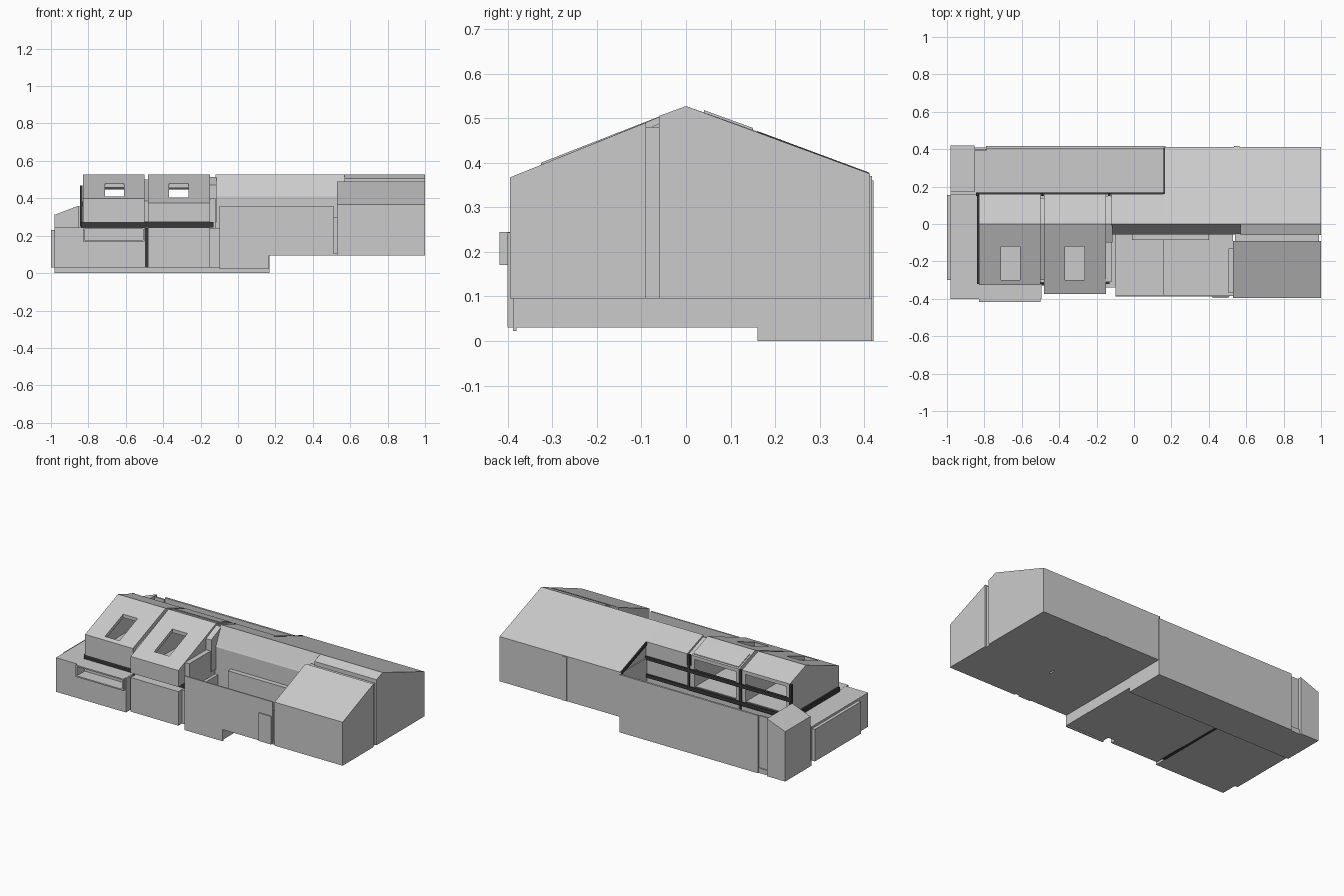
import bpy, bmesh

if "Cube" in bpy.data.objects:
    bpy.data.objects.remove(bpy.data.objects["Cube"], do_unlink=True)


def material(name, rgb):
    m = bpy.data.materials.new(name)
    m.use_nodes = True
    m.diffuse_color = (*rgb, 1)
    m.node_tree.nodes["Principled BSDF"].inputs["Base Color"].default_value = (*rgb, 1)
    return m


plaster = material("pale grey plaster", (0.6, 0.6, 0.6))
frame = material("dark frame", (0.04, 0.04, 0.04))


def prism(name, profile, x0, x1, mat=plaster, axis="x"):
    """Extrude a (y, z) outline along x, or an (x, z) outline along y."""
    bm = bmesh.new()

    def place(a, p):
        return (a, *p) if axis == "x" else (p[0], a, p[1])
    ends = [[bm.verts.new(place(a, p)) for p in profile] for a in (x0, x1)]
    n = len(profile)
    for ring in ends:
        bm.faces.new(ring)
    for i in range(n):
        j = (i + 1) % n
        bm.faces.new((ends[0][i], ends[0][j], ends[1][j], ends[1][i]))
    bmesh.ops.recalc_face_normals(bm, faces=bm.faces)
    mesh = bpy.data.meshes.new(name)
    bm.to_mesh(mesh)
    bm.free()
    mesh.materials.append(mat)
    ob = bpy.data.objects.new(name, mesh)
    bpy.context.collection.objects.link(ob)
    return ob


def box(name, x, y, z, mat=plaster):
    return prism(name, [(y[0], z[0]), (y[1], z[0]), (y[1], z[1]), (y[0], z[1])], *x, mat)


def cut(ob, *cutters):
    """Subtract the cutters, bake the result and drop them."""
    for c in cutters:
        mod = ob.modifiers.new("cut", "BOOLEAN")
        mod.operation, mod.solver, mod.object = "DIFFERENCE", "EXACT", c
    dg = bpy.context.evaluated_depsgraph_get()
    mesh = bpy.data.meshes.new_from_object(ob.evaluated_get(dg))
    ob.modifiers.clear()
    ob.data = mesh
    for c in cutters:
        bpy.data.objects.remove(c, do_unlink=True)


RIDGE, BASE, LOW = 0.527, 0.095, 0.03

# Main gabled hall: full-depth part, then the narrower part over the sunken yard
back_slope = [(0.413, 0.375), (0, RIDGE)]
prism("hall_east", [(-0.06, BASE), (0.413, BASE)] + back_slope + [(-0.06, 0.505)], 0.57, 1)
steep = [(0, RIDGE), (-0.05, 0.42), (-0.055, 0.41)]
prism("hall_middle", [(-0.055, BASE), (0.413, BASE), (0.413, 0.375)] + steep, 0.165, 0.57)
prism("hall_west", [(-0.055, LOW), (0.16, LOW), (0.16, 0.47)] + steep, -0.12, 0.165)
box("yard_door_bay", (-0.01, 0.4), (-0.085, -0.05), (BASE, 0.3))
box("hall_downpipe", (0.535, 0.565), (0.41, 0.417), (BASE, 0.37))

# East wing with a single pitch, and the recessed joint behind it
prism("east_wing", [(-0.395, BASE), (-0.09, BASE), (-0.09, 0.49), (-0.395, 0.367)], 0.53, 1)
box("wing_joint", (0.54, 0.99), (-0.095, -0.05), (BASE, 0.48))
box("wing_side_joint", (0.505, 0.535), (-0.37, -0.13), (BASE, 0.3))

# Walled front yard, open above
box("yard_floor_east", (0.16, 0.53), (-0.385, -0.05), (BASE, BASE + 0.01))
box("yard_floor_west", (-0.1, 0.165), (-0.385, -0.05), (LOW, LOW + 0.01))
box("yard_floor_step", (0.158, 0.165), (-0.385, 0.165), (LOW, BASE + 0.01))
box("yard_wall_east", (0.165, 0.51), (-0.388, -0.38), (BASE, 0.36))
box("yard_wall_west", (-0.1, 0.165), (-0.388, -0.38), (0.022, 0.36))
box("yard_gate", (0.42, 0.505), (-0.395, -0.385), (BASE, 0.27))
box("yard_side_wall", (-0.15, -0.1), (-0.34, -0.05), (LOW, 0.24))

# Lower storey of the west house
west = box("west_lower_storey", (-0.98, -0.495), (-0.4, 0.16), (LOW, 0.243))
bay = box("window_bay", (-0.83, -0.5), (-0.418, -0.33), (0.17, 0.244))
cut(west, box("cutter", (-0.822, -0.508), (-0.5, -0.33), (0.178, 0.236)))
cut(bay, box("cutter", (-0.822, -0.508), (-0.5, -0.34), (0.178, 0.236)))
box("middle_lower_storey", (-0.48, -0.15), (-0.375, 0.16), (LOW, 0.243))
box("storey_joint", (-0.5, -0.475), (-0.33, 0.15), (LOW, 0.24), frame)
box("west_side_panel", (-1, -0.975), (-0.3, 0.155), (LOW, 0.23))
box("joint_post", (-0.15, -0.12), (-0.31, 0.16), (LOW, 0.4))
box("floor_slab", (-0.84, -0.13), (-0.32, 0.16), (0.243, 0.272), frame)
box("upper_floor", (-0.82, -0.155), (-0.31, 0.15), (0.272, 0.276))


# Upper rooms: hollow gabled shells, open to the back, with roof lights
def upper_room(name, x0, x1, front, eave, light):
    t = 0.022
    room = prism(name, [(front, 0.272), (0.16, 0.272), (0.16, 0.47), (0, RIDGE), (front, eave)], x0, x1)
    hollow = prism("cutter", [(front + t, 0.2), (0.3, 0.2), (0.3, 0.42 - t),
                              (0, RIDGE - t), (front + t, eave - t + 0.008)], x0 + t, x1 - t)
    cut(room, hollow, box("cutter", light, (-0.3, -0.12), (0.32, 0.7)))


upper_room("west_upper_room", -0.83, -0.5, -0.325, 0.40, (-0.71, -0.61))
upper_room("middle_upper_room", -0.48, -0.15, -0.375, 0.375, (-0.37, -0.265))
prism("room_joint", [(-0.3, 0.27), (0.14, 0.27), (0.14, 0.45), (0, 0.5), (-0.3, 0.385)], -0.505, -0.475)
prism("room_hall_joint", [(-0.1, 0.27), (0.15, 0.27), (0.15, 0.46), (0, 0.515), (-0.1, 0.47)], -0.155, -0.115)
prism("back_roof_panel", [(0.04, 0.51), (0.15, 0.47), (0.15, 0.478), (0.04, 0.518)], -0.47, -0.16)

# Dark rear frame facing the sunken yard
for z in (0.25, 0.36):
    box("rear_beam", (-0.845, 0.165), (0.15, 0.168), (z, z + 0.022), frame)
for x in (-0.845, -0.5, -0.14):
    box("rear_post", (x, x + 0.014), (0.15, 0.167), (0.25, 0.468), frame)
prism("gable_trim", [(0.16, 0.45), (0.41, 0.358), (0.41, 0.378), (0.16, 0.471)], 0.157, 0.166, frame)

# Sunken rear yard and corner tower with a tilted top
box("sunken_floor", (-0.98, 0.165), (0.16, 0.41), (0, 0.03))
box("rear_yard_wall", (-0.79, 0.168), (0.405, 0.417), (0, 0.36))
box("rear_wall_joint", (-0.86, -0.785), (0.392, 0.402), (0, 0.355))
box("yard_end_wall", (0.158, 0.168), (0.16, 0.41), (0, 0.37))
prism("corner_tower", [(-0.98, 0), (-0.853, 0), (-0.853, 0.36), (-0.98, 0.312)], 0.17, 0.42, axis="y")
